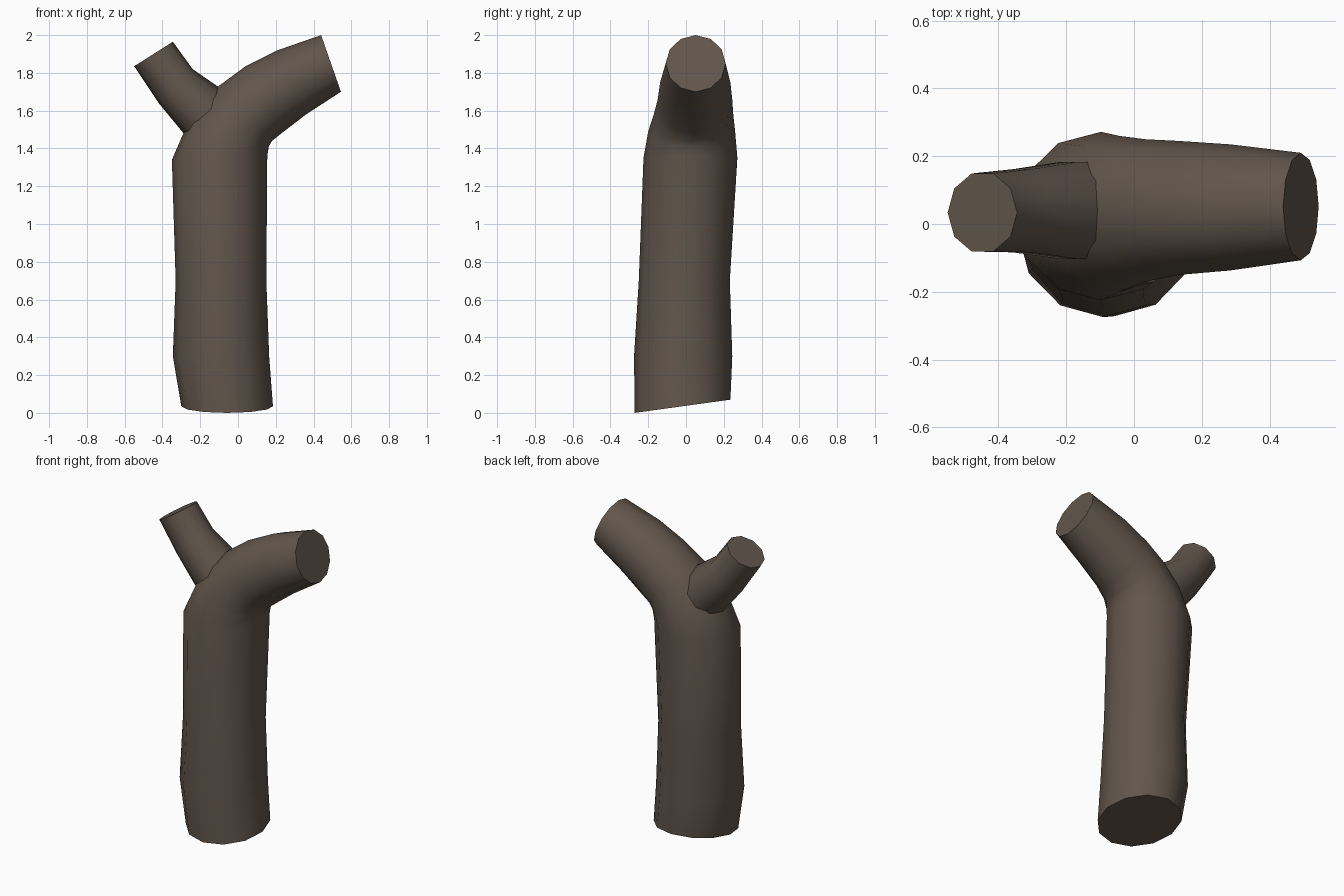
import bpy, bmesh, math
from mathutils import Vector

if "Cube" in bpy.data.objects:
    bpy.data.objects.remove(bpy.data.objects["Cube"])

bark = bpy.data.materials.new("dark brown bark")
bark.diffuse_color = (0.120, 0.092, 0.071, 1)
bark.use_nodes = True
bark.node_tree.nodes["Principled BSDF"].inputs["Base Color"].default_value = bark.diffuse_color


def limb(name, rings, sides=12):
    """Tube through rings: (left x, left z, right x, right z, front y, back y, tilt in z)."""
    bm = bmesh.new()
    loops = []
    for lx, lz, rx, rz, y0, y1, tilt in rings:
        a, b = Vector((lx, 0, lz)), Vector((rx, 0, rz))
        centre = (a + b) / 2 + Vector((0, (y0 + y1) / 2, 0))
        u, v = (b - a) / 2, Vector((0, (y1 - y0) / 2, tilt))
        loop = []
        for i in range(sides):
            t = 2 * math.pi * i / sides
            loop.append(bm.verts.new(centre + u * math.cos(t) + v * math.sin(t)))
        loops.append(loop)
    for low, high in zip(loops, loops[1:]):
        for i in range(sides):
            j = (i + 1) % sides
            bm.faces.new((low[i], low[j], high[j], high[i]))
    # sawn ends
    bm.faces.new(loops[0][::-1])
    bm.faces.new(loops[-1])
    bmesh.ops.recalc_face_normals(bm, faces=bm.faces)
    mesh = bpy.data.meshes.new(name)
    bm.to_mesh(mesh)
    bm.free()
    mesh.materials.append(bark)
    obj = bpy.data.objects.new(name, mesh)
    bpy.context.collection.objects.link(obj)
    bpy.ops.object.select_all(action='DESELECT')
    obj.select_set(True)
    bpy.context.view_layer.objects.active = obj
    bpy.ops.object.shade_smooth_by_angle(angle=math.radians(55))
    return obj


# trunk bending over into the thick right-hand bough
limb("trunk", [
    (-0.30, 0.035, 0.185, 0.035, -0.272, 0.235, 0.035),
    (-0.345, 0.30, 0.165, 0.30, -0.275, 0.245, 0.0),
    (-0.33, 0.70, 0.15, 0.70, -0.25, 0.232, 0.0),
    (-0.35, 1.34, 0.155, 1.36, -0.225, 0.272, 0.0),
    (-0.25, 1.57, 0.163, 1.41, -0.20, 0.26, 0.0),
    (-0.11, 1.725, 0.18, 1.44, -0.17, 0.25, 0.0),
    (0.04, 1.835, 0.23, 1.48, -0.15, 0.245, 0.0),
    (0.21, 1.92, 0.36, 1.58, -0.137, 0.235, 0.0),
    (0.44, 2.0, 0.545, 1.70, -0.107, 0.21, 0.0),
])

# thin left-hand branch, rooted inside the trunk
limb("side_branch", [
    (-0.15, 1.38, 0.0, 1.58, -0.11, 0.19, 0.0),
    (-0.28, 1.47, -0.11, 1.73, -0.11, 0.19, 0.0),
    (-0.42, 1.64, -0.24, 1.82, -0.09, 0.168, 0.0),
    (-0.55, 1.835, -0.345, 1.965, -0.087, 0.155, 0.0),
], sides=10)
